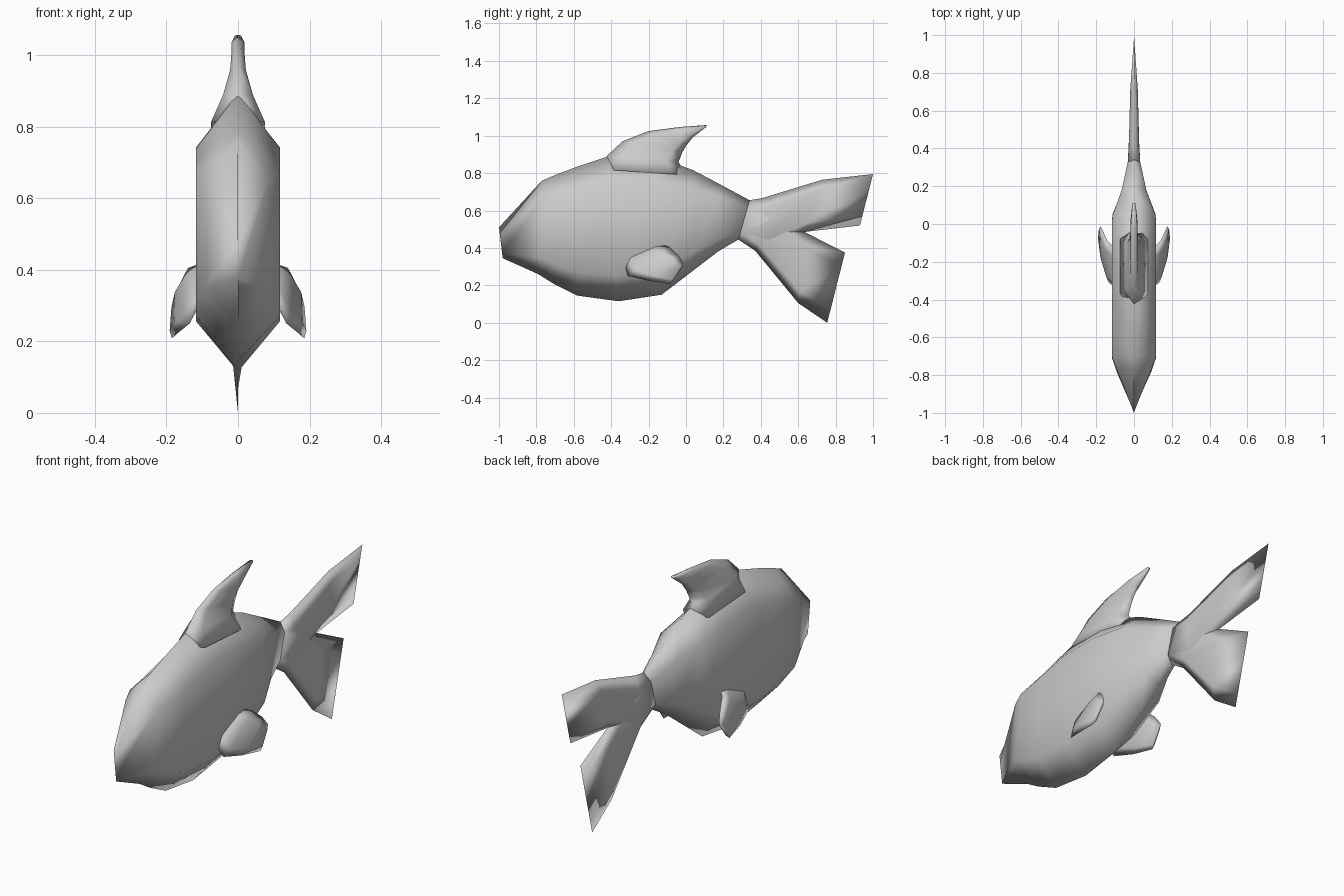
import bpy, bmesh
from mathutils import Vector


def loft(name, stations, mirror=False):
    """Skin hexagonal rings; each station = lower edge, upper edge, half-thickness vector."""
    bm = bmesh.new()
    rings = []
    for a, b, s in stations:
        a, b, s = Vector(a), Vector(b), Vector(s)
        low, high = a.lerp(b, 0.18), a.lerp(b, 0.8)
        pts = [a, low + s, high + s, b, high - s, low - s]
        rings.append([bm.verts.new(p) for p in pts])
    for r, q in zip(rings, rings[1:]):
        for i in range(6):
            j = (i + 1) % 6
            bm.faces.new((r[i], r[j], q[j], q[i]))
    for ring, st in ((rings[0], stations[0]), (rings[-1], stations[-1])):
        if Vector(st[2]).length > 1e-4:
            bm.faces.new(ring)
    bmesh.ops.remove_doubles(bm, verts=bm.verts, dist=1e-4)
    bmesh.ops.recalc_face_normals(bm, faces=bm.faces)
    for f in bm.faces:
        f.smooth = True
    mesh = bpy.data.meshes.new(name)
    bm.to_mesh(mesh)
    bm.free()
    ob = bpy.data.objects.new(name, mesh)
    bpy.context.collection.objects.link(ob)
    if mirror:
        ob.modifiers.new("Mirror", 'MIRROR').use_axis[0] = True
    return ob


def flat(rows):
    """Stations on the centre plane: y, z of lower edge, y, z of upper edge, half width."""
    return [((0, y0, z0), (0, y1, z1), (w, 0, 0)) for y0, z0, y1, z1, w in rows]


# Body, from wedge nose to tail root
loft("body", flat([
    (-0.98, 0.345, -1.0, 0.51, 0),
    (-0.79, 0.26, -0.77, 0.76, 0.09),
    (-0.71, 0.21, -0.70, 0.79, 0.117),
    (-0.58, 0.145, -0.58, 0.835, 0.117),
    (-0.36, 0.115, -0.40, 0.895, 0.117),
    (-0.13, 0.15, -0.16, 0.89, 0.117),
    (0.05, 0.288, 0.04, 0.815, 0.115),
    (0.17, 0.38, 0.18, 0.741, 0.066),
    (0.28, 0.445, 0.34, 0.655, 0.033),
]))

# Swept dorsal fin
loft("dorsal_fin", flat([
    (0.0, 0.79, -0.46, 0.82, 0.075),
    (-0.04, 0.86, -0.42, 0.895, 0.042),
    (-0.02, 0.91, -0.34, 0.97, 0.022),
    (0.0, 0.945, -0.20, 1.025, 0.018),
    (0.035, 0.99, -0.03, 1.047, 0.018),
    (0.11, 1.048, 0.11, 1.057, 0.008),
]))

# Forked tail
loft("tail_upper_lobe", flat([
    (0.28, 0.445, 0.34, 0.655, 0.033),
    (0.45, 0.40, 0.41, 0.667, 0.027),
    (0.63, 0.485, 0.73, 0.765, 0.02),
    (0.93, 0.52, 1.0, 0.795, 0),
]))
loft("tail_lower_lobe", flat([
    (0.28, 0.445, 0.34, 0.655, 0.033),
    (0.37, 0.385, 0.48, 0.60, 0.026),
    (0.60, 0.105, 0.63, 0.487, 0.018),
    (0.755, 0.0, 0.85, 0.375, 0),
]))

# Pectoral fins, swept back, out and down
n = Vector((0.93, -0.26, 0.33))
loft("pectoral_fins", [
    ((0.10, -0.335, 0.33), (0.10, -0.13, 0.42), n * 0.014),
    ((0.135, -0.31, 0.25), (0.14, -0.09, 0.405), n * 0.014),
    ((0.166, -0.20, 0.225), (0.163, -0.04, 0.36), n * 0.014),
    ((0.185, -0.085, 0.208), (0.177, -0.012, 0.315), n * 0.008),
], mirror=True)
